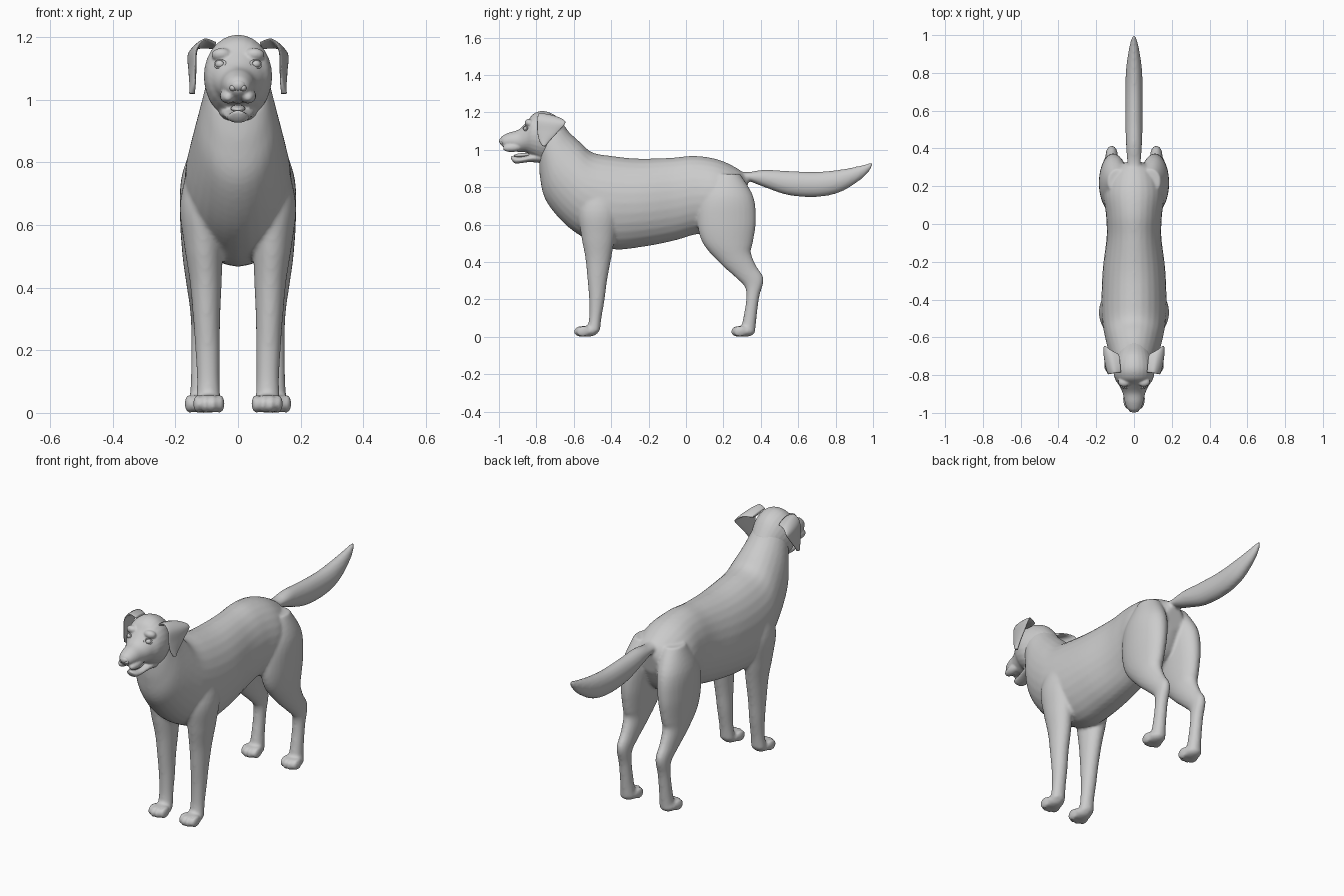
import bpy, bmesh, math
from mathutils import Vector, Matrix

grey = bpy.data.materials.new("coat_grey")
grey.diffuse_color = (0.6, 0.6, 0.6, 1)


def spline(p, q, r, s, t):
    return 0.5 * (2 * q + (r - p) * t + (2 * p - 5 * q + 4 * r - s) * t * t
                  + (3 * q - p - 3 * r + s) * t ** 3)


def loft(bm, rings, sides=28, steps=5):
    """Closed tube through elliptical rings (centre, half axis, half axis)."""
    path = []
    n = len(rings)
    for i in range(n - 1):
        four = [rings[max(0, min(n - 1, i + k))] for k in (-1, 0, 1, 2)]
        for j in range(steps):
            path.append([spline(*(f[a] for f in four), j / steps) for a in range(3)])
    path.append(rings[-1])
    loops = []
    for c, u, v in path:
        angles = [2 * math.pi * k / sides for k in range(sides)]
        loops.append([bm.verts.new(c + u * math.cos(a) + v * math.sin(a)) for a in angles])
    faces = [bm.faces.new(loops[0]), bm.faces.new(loops[-1])]
    for a, b in zip(loops, loops[1:]):
        for k in range(sides):
            m = (k + 1) % sides
            faces.append(bm.faces.new((a[k], a[m], b[m], b[k])))
    bmesh.ops.recalc_face_normals(bm, faces=faces)


def side_loft(bm, rows, cx=0.0):
    """Rows: y, z of one edge, y, z of the other edge, half width, optional x."""
    rings = []
    for r in rows:
        a, b = Vector((0, r[0], r[1])), Vector((0, r[2], r[3]))
        x = cx * r[5] if len(r) > 5 else 0
        rings.append(((a + b) / 2 + Vector((x, 0, 0)), (a - b) / 2, Vector((r[4], 0, 0))))
    loft(bm, rings)


def ball(bm, pos, radii, tilt=0.0):
    m = Matrix.Translation(pos) @ Matrix.Rotation(tilt, 4, 'X') @ Matrix.Diagonal((*radii, 1))
    bmesh.ops.create_uvsphere(bm, u_segments=20, v_segments=12, radius=1, matrix=m)


def finish(bm, name, voxel=None, smooth=3):
    me = bpy.data.meshes.new(name)
    bm.to_mesh(me)
    bm.free()
    me.materials.append(grey)
    me.shade_smooth()
    ob = bpy.data.objects.new(name, me)
    bpy.context.collection.objects.link(ob)
    if voxel:
        rm = ob.modifiers.new("blend", 'REMESH')
        rm.mode = 'VOXEL'
        rm.voxel_size = voxel
        rm.use_smooth_shade = True
        sm = ob.modifiers.new("soften", 'SMOOTH')
        sm.factor = 0.5
        sm.iterations = smooth
    return ob


# Torso and neck, rump to throat
body = bmesh.new()
side_loft(body, [
    (.335, .84, .31, .72, .05), (.29, .89, .24, .60, .125), (.18, .945, .14, .56, .16),
    (.05, .967, .04, .545, .148), (-.08, .957, -.06, .515, .145), (-.25, .952, -.22, .483, .165),
    (-.40, .967, -.39, .468, .172), (-.50, .985, -.53, .52, .168), (-.56, 1.035, -.65, .605, .152),
    (-.62, 1.09, -.75, .73, .13), (-.665, 1.14, -.78, .85, .11), (-.71, 1.17, -.785, .94, .095)])

# Tail
side_loft(body, [
    (.24, .90, .27, .85, .03), (.32, .88, .33, .835, .036), (.42, .893, .42, .80, .042),
    (.55, .886, .55, .757, .046), (.70, .882, .70, .748, .046), (.82, .893, .82, .772, .042),
    (.92, .912, .92, .83, .028), (.985, .93, .975, .88, .014), (1.003, .938, 1.0, .92, .004)])

# Legs and paws, mirrored
front = [
    (-.54, .82, -.38, .82, .045, .105), (-.575, .67, -.36, .67, .070, .115),
    (-.56, .54, -.38, .53, .062, .110), (-.538, .42, -.40, .42, .051, .103),
    (-.526, .30, -.422, .30, .043, .100), (-.518, .20, -.435, .20, .039, .097),
    (-.518, .10, -.452, .10, .036, .095), (-.53, .03, -.46, .03, .040, .095)]
hind = [
    (.16, .87, .29, .87, .055, .085), (.08, .75, .36, .75, .077, .104),
    (.06, .62, .374, .62, .073, .112), (.09, .50, .357, .50, .061, .116),
    (.185, .39, .347, .45, .048, .118), (.268, .315, .375, .38, .037, .118),
    (.315, .265, .415, .31, .032, .118), (.322, .20, .392, .215, .031, .118),
    (.306, .10, .377, .10, .033, .118), (.29, .03, .37, .03, .038, .118)]
for s in (-1, 1):
    for rows, px, py in ((front, .093, -.535), (hind, .120, .305)):
        side_loft(body, rows, s)
        ball(body, (s * px, py + .01, .030), (.046, .056, .030))
        for k in (-1.5, -.5, .5, 1.5):
            ball(body, (s * px + k * .024, py - .036 + abs(k) * .013, .029),
                 (.0145, .036, .030), .15)
finish(body, "body", .0085, 5)

# Head: skull and muzzle, lower jaw, brows, cheeks
head = bmesh.new()
side_loft(head, [
    (-.63, 1.10, -.70, .96, .075), (-.69, 1.177, -.745, .935, .097), (-.76, 1.207, -.78, .94, .109),
    (-.815, 1.192, -.825, .965, .101), (-.852, 1.148, -.855, .985, .080),
    (-.895, 1.108, -.895, .988, .060), (-.945, 1.092, -.94, .998, .049),
    (-.98, 1.075, -.972, 1.01, .036), (-.994, 1.06, -.988, 1.025, .018)])
side_loft(head, [
    (-.75, 1.0, -.75, .925, .065), (-.82, .978, -.83, .934, .050), (-.88, .963, -.885, .928, .039),
    (-.92, .965, -.915, .927, .030), (-.94, .967, -.932, .945, .016)])
for s in (-1, 1):
    ball(head, (s * .052, -.835, 1.142), (.033, .028, .022), -.4)
    ball(head, (s * .032, -.925, 1.012), (.026, .055, .024), .1)
finish(head, "head", .005, 5)

# Ears: flaps folding out from the skull
ear_rows = [
    ((.070, -.785, 1.180), (.080, -.69, 1.165)), ((.105, -.790, 1.192), (.125, -.665, 1.165)),
    ((.132, -.795, 1.160), (.157, -.645, 1.143)), ((.136, -.795, 1.100), (.155, -.685, 1.095)),
    ((.140, -.785, 1.050), (.150, -.730, 1.045)), ((.146, -.768, 1.020), (.148, -.752, 1.018))]
for s, side in ((-1, "left"), (1, "right")):
    ear = bmesh.new()
    pts = [[Vector((p[0] * s, p[1], p[2])) for p in row] for row in ear_rows]
    mid = [(a + b) / 2 for a, b in pts]
    rings = []
    for i, (a, b) in enumerate(pts):
        along = mid[min(i + 1, len(mid) - 1)] - mid[max(i - 1, 0)]
        rings.append((mid[i], (a - b) / 2, (a - b).cross(along).normalized() * .009))
    loft(ear, rings)
    finish(ear, side + "_ear")

    # Eye with a rolled lid
    eye = bmesh.new()
    ball(eye, (s * .056, -.852, 1.113), (.017, .018, .014))
    finish(eye, side + "_eye")
    bpy.ops.mesh.primitive_torus_add(major_radius=.017, minor_radius=.0042,
                                     major_segments=24, minor_segments=8,
                                     location=(s * .057, -.860, 1.113),
                                     rotation=(math.radians(75), 0, s * .55))
    lid = bpy.context.object
    lid.name = side + "_eyelid"
    lid.scale = (1.1, .75, 1)
    lid.data.materials.append(grey)
    lid.data.shade_smooth()

# Nose and tongue
nose = bmesh.new()
ball(nose, (0, -.979, 1.046), (.026, .020, .020))
for s in (-1, 1):
    ball(nose, (s * .016, -.982, 1.038), (.011, .014, .011))
finish(nose, "nose")
tongue = bmesh.new()
ball(tongue, (0, -.87, .972), (.024, .052, .011), .08)
finish(tongue, "tongue")
